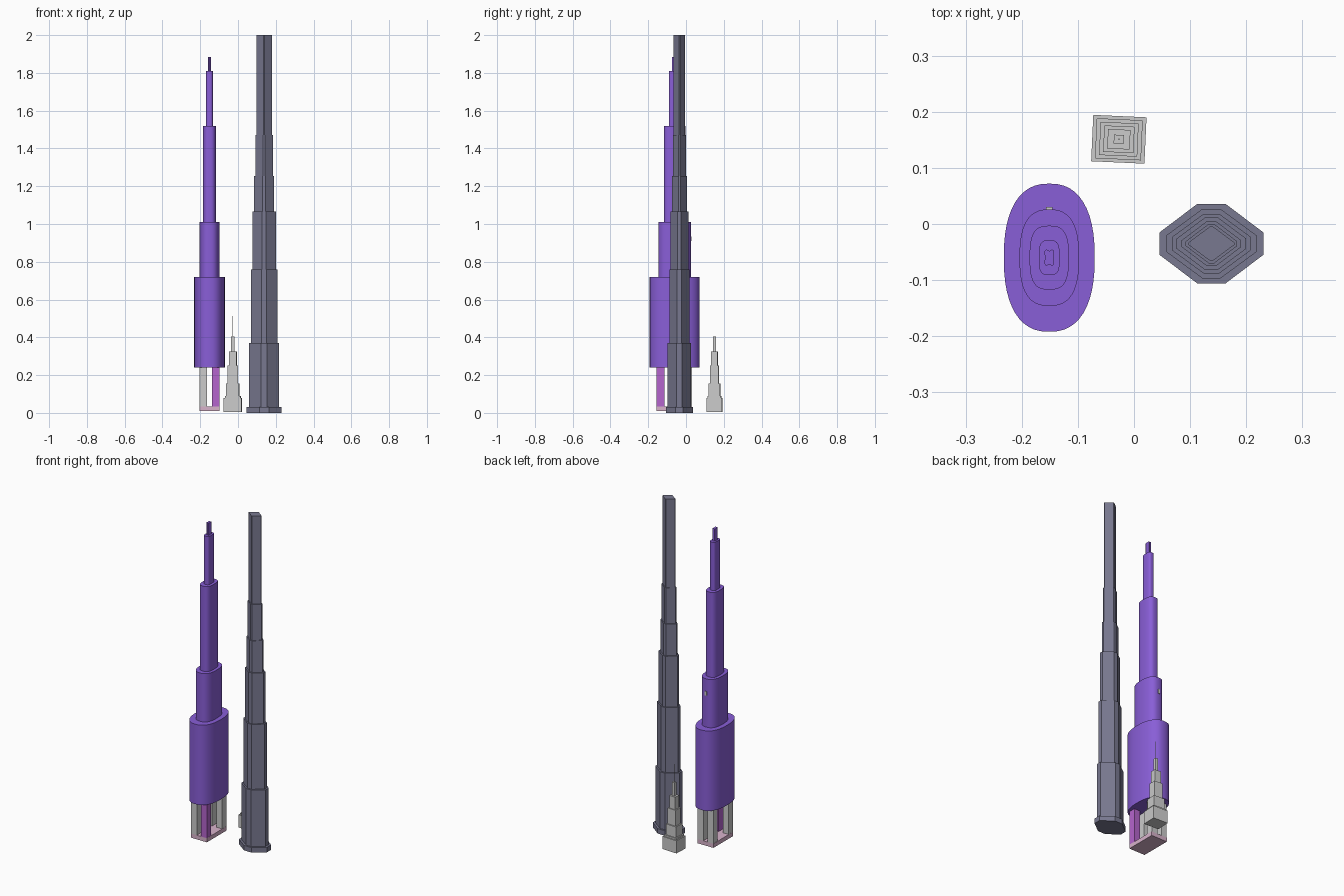
import bpy, bmesh, math

cube = bpy.data.objects.get("Cube")
if cube:
    bpy.data.objects.remove(cube, do_unlink=True)


def material(name, r, g, b):
    m = bpy.data.materials.new(name)
    m.use_nodes = True
    m.diffuse_color = (r, g, b, 1)
    m.node_tree.nodes["Principled BSDF"].inputs["Base Color"].default_value = (r, g, b, 1)
    return m


PURPLE = material("purple", .25, .112, .68)
SLATE = material("slate grey", .19, .19, .28)
GREY = material("light grey", .6, .6, .6)
PINK = material("pale pink", .69, .45, .6)
ORCHID = material("orchid", .46, .13, .61)


def prism(name, outline, z0, z1, centre, mat, turn=0, smooth=False):
    """Extrude a closed outline from z0 to z1."""
    bm = bmesh.new()
    base = bm.faces.new([bm.verts.new((x, y, z0)) for x, y in outline])
    ext = bmesh.ops.extrude_face_region(bm, geom=[base], use_keep_orig=True)
    verts = [v for v in ext["geom"] if isinstance(v, bmesh.types.BMVert)]
    bmesh.ops.translate(bm, verts=verts, vec=(0, 0, z1 - z0))
    bmesh.ops.recalc_face_normals(bm, faces=bm.faces)
    mesh = bpy.data.meshes.new(name)
    bm.to_mesh(mesh)
    bm.free()
    mesh.materials.append(mat)
    ob = bpy.data.objects.new(name, mesh)
    ob.location = (centre[0], centre[1], 0)
    ob.rotation_euler.z = turn
    bpy.context.collection.objects.link(ob)
    if smooth:
        bpy.ops.object.select_all(action='DESELECT')
        ob.select_set(True)
        bpy.context.view_layer.objects.active = ob
        bpy.ops.object.shade_smooth_by_angle(angle=math.radians(35))
    return ob


def rect(hx, hy):
    return [(-hx, -hy), (hx, -hy), (hx, hy), (-hx, hy)]


def octagon(hx, hy, fx, fy):
    """Diamond with its four points cut off flat."""
    return [(fx, -hy), (hx, -fy), (hx, fy), (fx, hy),
            (-fx, hy), (-hx, fy), (-hx, -fy), (-fx, -hy)]


def rounded(hx, hy, power, n=48):
    pts = []
    for i in range(n):
        a = 2 * math.pi * i / n
        c, s = math.cos(a), math.sin(a)
        pts.append((hx * math.copysign(abs(c) ** (2 / power), c),
                    hy * math.copysign(abs(s) ** (2 / power), s)))
    return pts


def lobed(hx, hy, n=40):
    """Four-lobed outline for the mast."""
    pts = []
    for i in range(n):
        a = 2 * math.pi * i / n
        r = 1 - .2 * math.cos(4 * a)
        pts.append((hx * r * math.cos(a), hy * r * math.sin(a)))
    return pts


# Purple tower: stacked rounded tiers and a mast
P = (-.151, -.06)
tiers = [(.24, .72, .081, .132, 2.4), (.72, 1.01, .053, .086, 2.6),
         (1.01, 1.52, .035, .057, 2.9), (1.52, 1.81, .0185, .031, 3.4)]
for i, (z0, z1, hx, hy, p) in enumerate(tiers):
    prism(f"purple_tower_tier_{i + 1}", rounded(hx, hy, p), z0, z1, P, PURPLE, smooth=True)
prism("purple_tower_mast", lobed(.009, .015), 1.81, 1.883, P, PURPLE, smooth=True)
prism("back_plate", rect(.006, .003), .91, .935, (P[0], .027), GREY)

# Platform and four legs, one leg in a different colour
prism("platform", rect(.053, .093), .01, .035, (P[0], -.062), PINK)
for sx, side in ((-1, "right"), (1, "left")):
    for sy, end in ((-1, "front"), (1, "back")):
        mat = ORCHID if (sx, sy) == (1, -1) else GREY
        prism(f"{end}_{side}_leg", rect(.019, .02), .035, .24,
              (P[0] + sx * .033, -.062 + sy * .073), mat)

# Slate tower: stepped diamond tiers with cut corners
D = (.138, -.035)
steps = [(0, .03, .0925, .071, .025, .02), (.03, .37, .08, .062, .016, .015),
         (.37, .76, .07, .053, .014, .012), (.76, 1.065, .062, .047, .011, .009),
         (1.065, 1.255, .053, .04, .008, .006), (1.255, 1.47, .046, .035, .005, .004),
         (1.47, 2, .041, .031, .002, .002)]
for i, (z0, z1, hx, hy, fx, fy) in enumerate(steps):
    prism(f"slate_tower_tier_{i + 1}", octagon(hx, hy, fx, fy), z0, z1, D, SLATE)

# Small grey tower: square steps and a thin needle
G = (-.027, .151)
blocks = [(.004, .08, .0475), (.08, .09, .041), (.09, .155, .034),
          (.155, .25, .027), (.25, .325, .02), (.325, .405, .009)]
for i, (z0, z1, h) in enumerate(blocks):
    prism(f"grey_tower_block_{i + 1}", rect(h, h * .87), z0, z1, G, GREY, math.radians(-2.6))
prism("grey_tower_needle", rect(.001, .001), .405, .512, G, GREY)
